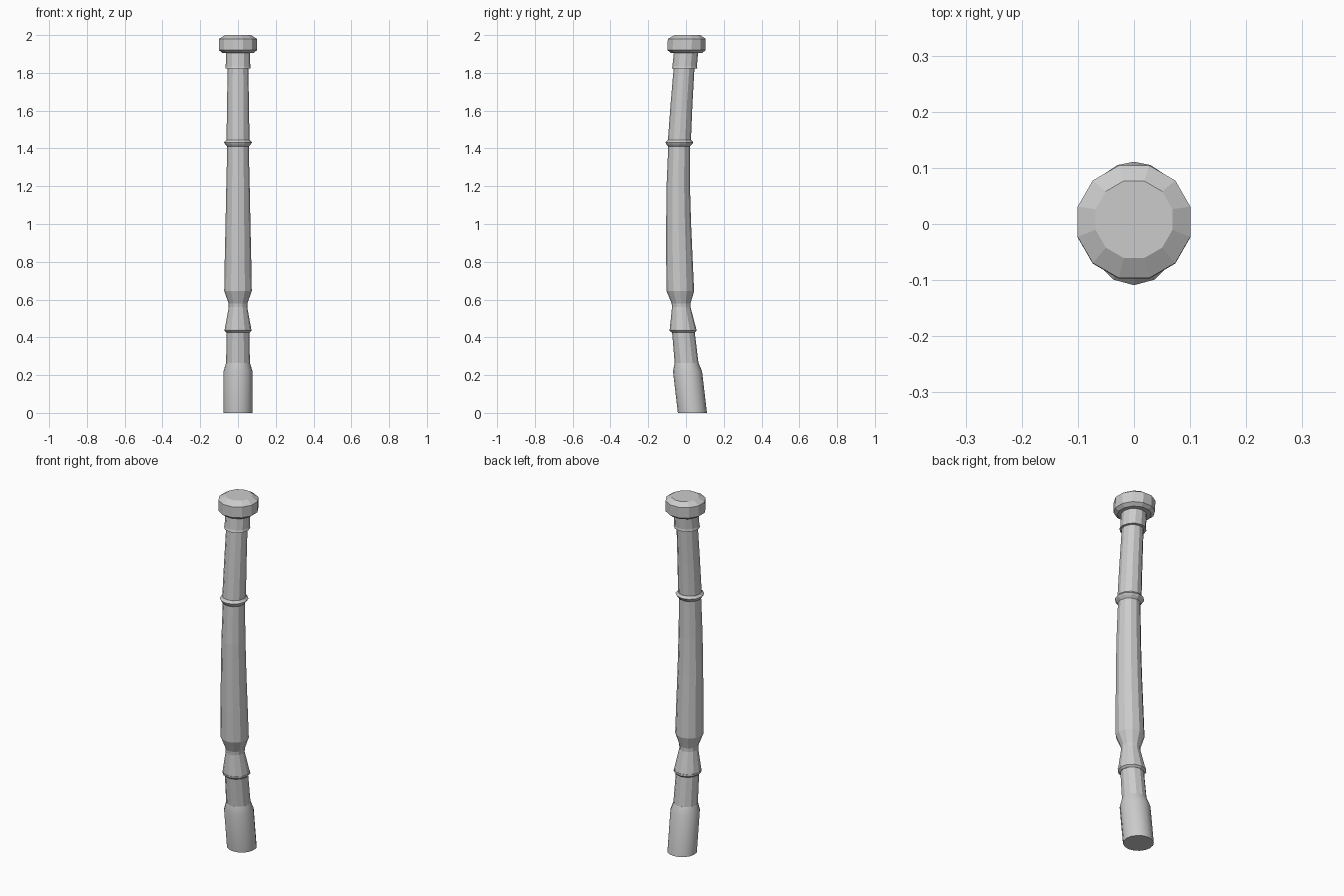
import bpy, bmesh, math

cube = bpy.data.objects.get("Cube")
if cube:
    bpy.data.objects.remove(cube)

# Single grey finish
grey = bpy.data.materials.new("plain_grey")
grey.use_nodes = True
colour = (0.6, 0.6, 0.6, 1)
grey.diffuse_color = colour
grey.node_tree.nodes["Principled BSDF"].inputs["Base Color"].default_value = colour


def loft(name, profile, sides=12, turn=0.0, smooth=False):
    """Closed tube through level rings given as (height, centre y, radius)."""
    bm = bmesh.new()
    rings = []
    for z, cy, r in profile:
        angles = [math.tau * (i + turn) / sides for i in range(sides)]
        rings.append([bm.verts.new((r * math.cos(a), cy + r * math.sin(a), z)) for a in angles])
    for low, high in zip(rings, rings[1:]):
        for i in range(sides):
            j = (i + 1) % sides
            bm.faces.new((low[i], low[j], high[j], high[i]))
    bm.faces.new(rings[0][::-1])
    bm.faces.new(rings[-1])
    mesh = bpy.data.meshes.new(name)
    bm.to_mesh(mesh)
    bm.free()
    mesh.materials.append(grey)
    obj = bpy.data.objects.new(name, mesh)
    bpy.context.collection.objects.link(obj)
    if smooth:
        bpy.ops.object.select_all(action="DESELECT")
        obj.select_set(True)
        bpy.context.view_layer.objects.active = obj
        bpy.ops.object.shade_smooth_by_angle(angle=math.radians(25))
    return obj


# Foot and the narrower neck above it
loft("foot", [(0, .034, .077), (.22, .008, .077), (.265, .003, .063)], 16, smooth=True)
loft("lower_neck", [(.265, .003, .063), (.43, -.014, .06)])

# Flared cup standing on a thin collar
loft("lower_collar", [(.425, -.014, .061), (.435, -.015, .072), (.445, -.016, .072)])
loft("flared_cup", [(.445, -.016, .07), (.56, -.025, .049), (.58, -.026, .05), (.645, -.03, .073)])

# Long bowed shaft
loft("shaft", [(.645, -.03, .073), (.82, -.035, .07), (1.0, -.039, .066),
               (1.2, -.041, .062), (1.41, -.037, .057)])

# Middle ring and upper shaft
loft("middle_ring", [(1.41, -.037, .057), (1.422, -.036, .068), (1.432, -.035, .074),
                     (1.445, -.034, .062)])
loft("upper_shaft", [(1.44, -.035, .061), (1.63, -.024, .058), (1.83, -.01, .055)])

# Sleeve and bevelled end cap
loft("sleeve", [(1.822, -.008, .068), (1.835, -.007, .065), (1.91, 0, .064)])
loft("end_cap", [(1.905, .003, .085), (1.92, .003, .104), (1.98, .004, .104), (2.0, .008, .071)],
     turn=0.5)
